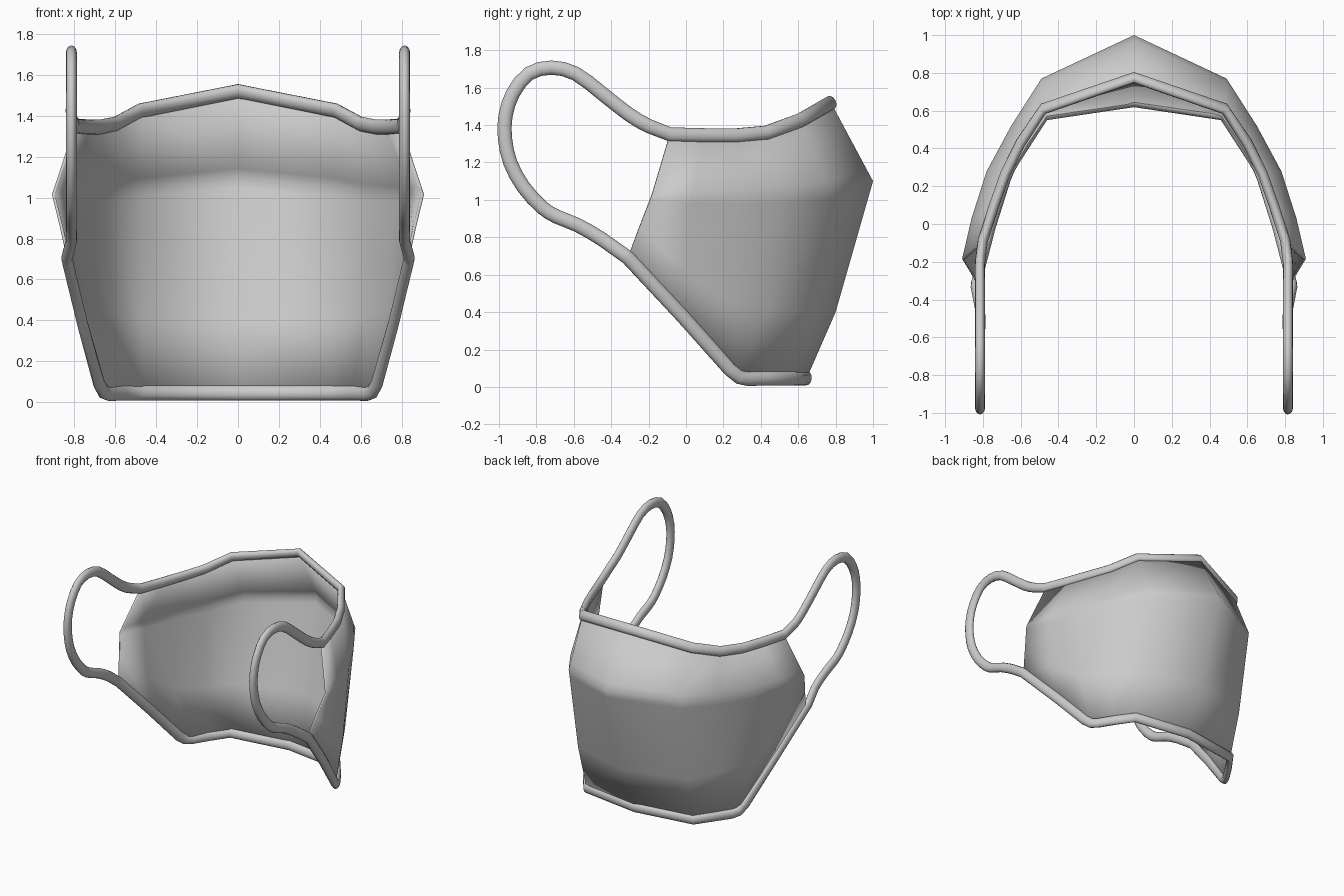
import bpy, bmesh, math
from mathutils import Vector as V

if "Cube" in bpy.data.objects:
    bpy.data.objects.remove(bpy.data.objects["Cube"])

# Half-mask rows, centre to side
top = [(0, .775, 1.52), (.48, .61, 1.425), (.60, .43, 1.36), (.68, .27, 1.345), (.74, .10, 1.345), (.80, -.085, 1.35)]
ridge = [(0, 1.0, 1.10), (.49, .77, 1.055), (.65, .52, 1.03), (.78, .28, 1.02), (.86, .03, 1.015), (.91, -.185, 1.015)]
mid = [(0, .80, .40), (.485, .66, .40), (.63, .44, .42), (.745, .25, .45), (.81, 0, .62), (.87, -.25, .85)]
bottom = [(0, .645, .045), (.47, .575, .045), (.57, .43, .045), (.66, .28, .05), (.76, -.02, .38), (.835, -.31, .69)]


def make_object(name, verts, faces, angle):
    mesh = bpy.data.meshes.new(name)
    mesh.from_pydata(verts, [], faces)
    bm = bmesh.new()
    bm.from_mesh(mesh)
    bmesh.ops.recalc_face_normals(bm, faces=bm.faces)
    bm.to_mesh(mesh)
    bm.free()
    ob = bpy.data.objects.new(name, mesh)
    bpy.context.collection.objects.link(ob)
    bpy.ops.object.select_all(action='DESELECT')
    bpy.context.view_layer.objects.active = ob
    ob.select_set(True)
    bpy.ops.object.shade_smooth_by_angle(angle=math.radians(angle))
    return ob


def blend(a, b, t):
    return [V(p).lerp(V(q), t) for p, q in zip(a, b)]


def mirrored(row):
    return [(-p[0], p[1], p[2]) for p in reversed(row[1:])] + [tuple(p) for p in row]


# Fabric shell, with support rows keeping the ridge crisp
rows = [mirrored(r) for r in (top, blend(top, ridge, .88), ridge,
                              blend(ridge, mid, .08), mid, bottom)]
n = len(rows[0])
verts = [p for r in rows for p in r]
faces = [(j * n + i, j * n + i + 1, (j + 1) * n + i + 1, (j + 1) * n + i)
         for j in range(len(rows) - 1) for i in range(n - 1)]
shell = make_object("mask_shell", verts, faces, 60)
if sum(f.normal.y for f in shell.data.polygons) < 0:
    shell.data.flip_normals()
sol = shell.modifiers.new("thickness", 'SOLIDIFY')
sol.thickness = .015
sol.offset = -1

# Ear loop centre line in the side plane (y, z)
loop = [(-.20, 1.395), (-.31, 1.46), (-.45, 1.57), (-.59, 1.675), (-.72, 1.707), (-.84, 1.675),
        (-.925, 1.57), (-.965, 1.45), (-.968, 1.33), (-.94, 1.20), (-.87, 1.07), (-.77, .96),
        (-.69, .91), (-.58, .865), (-.45, .79)]
ctrl = [V((.815, y, z)) for y, z in loop]
ends = [V(top[5])] + ctrl + [V(bottom[5])]
smooth = []
for i in range(1, len(ends) - 2):
    a, b, c, d = ends[i - 1:i + 3]
    for t in (0, .5):
        smooth.append(.5 * (2 * b + (c - a) * t + (2 * a - 5 * b + 4 * c - d) * t * t
                            + (3 * b - a - 3 * c + d) * t ** 3))
smooth.append(ctrl[-1])

# Trim: one closed band along the top edge, ear loops and bottom edge
half = ([V(p) for p in top] + smooth + [V((.838, -.33, .705)), V(bottom[5]), V(bottom[4])]
        + [V((.68, .235, .092)), V((.66, .285, .052)), V((.635, .33, .043))]
        + [V(bottom[2]), V(bottom[1]), V(bottom[0])])
path = half + [V((-p.x, p.y, p.z)) for p in reversed(half[1:-1])]
SIDES = 12
verts, count = [], len(path)
for i, p in enumerate(path):
    t = (path[(i + 1) % count] - path[i - 1]).normalized()
    lean = .55 * max(0, p.y) if p.z > 1 else -.2 * max(0, p.y)
    nrm = V((p.x, max(0, p.y + .05), lean))
    nrm = (nrm - t * nrm.dot(t)).normalized()
    side = t.cross(nrm)
    for k in range(SIDES):
        a = 2 * math.pi * k / SIDES
        verts.append(p + nrm * .027 * math.cos(a) + side * .038 * math.sin(a))
faces = [(i * SIDES + k, i * SIDES + (k + 1) % SIDES,
          (i + 1) % count * SIDES + (k + 1) % SIDES, (i + 1) % count * SIDES + k)
         for i in range(count) for k in range(SIDES)]
make_object("trim_and_ear_loops", verts, faces, 60)
